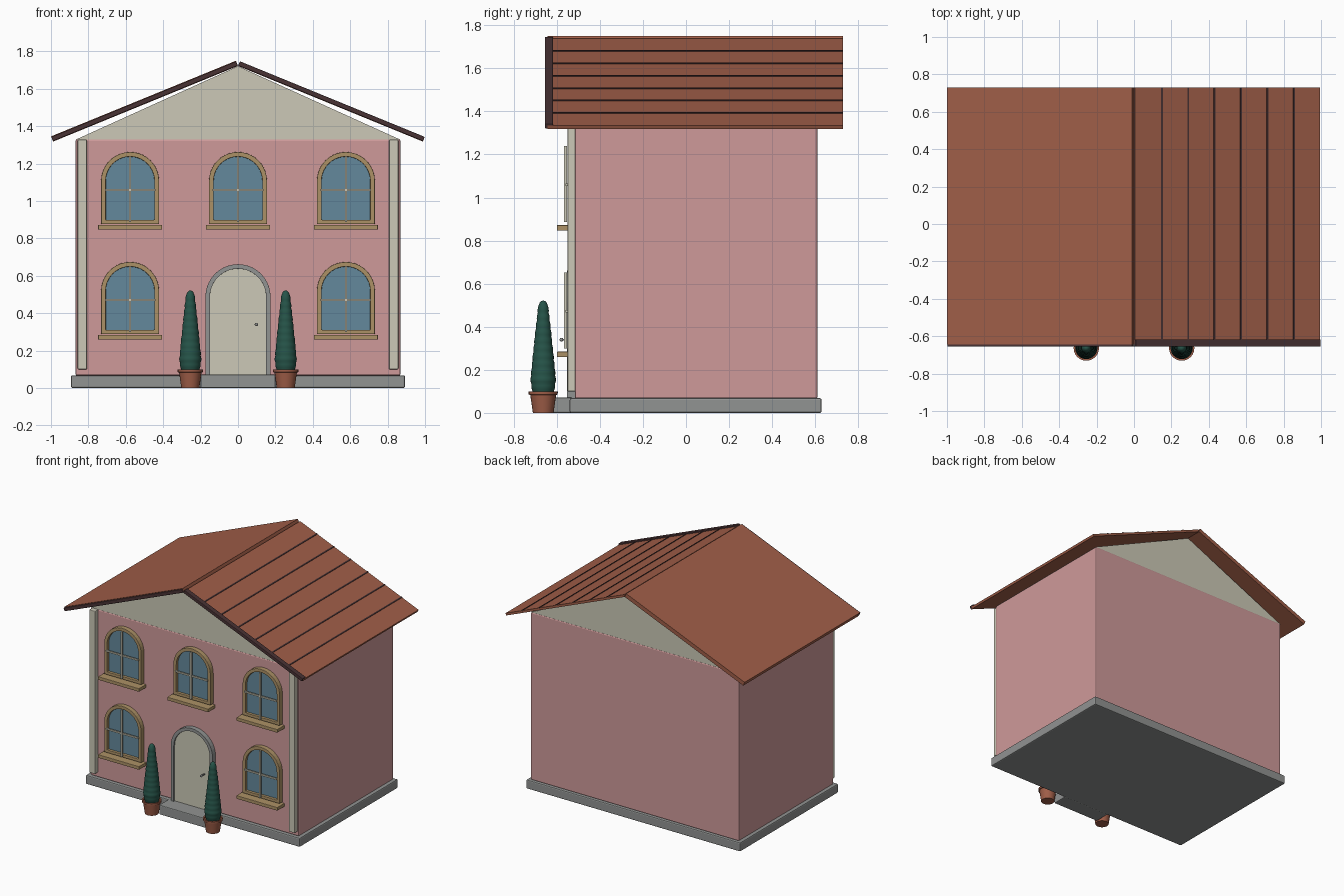
import bpy, bmesh, math
from mathutils import Matrix, Vector

if "Cube" in bpy.data.objects:
    bpy.data.objects.remove(bpy.data.objects["Cube"])


def material(name, r, g, b):
    def lin(c):
        c /= 255
        return c / 12.92 if c < 0.04 else ((c + 0.055) / 1.055) ** 2.4
    m = bpy.data.materials.new(name)
    m.use_nodes = True
    col = (lin(r), lin(g), lin(b), 1)
    m.diffuse_color = col
    m.node_tree.nodes["Principled BSDF"].inputs["Base Color"].default_value = col
    return m


PINK = material("pink plaster", 207, 154, 154)
CREAM = material("cream paint", 204, 201, 183)
STONE = material("grey stone", 145, 147, 146)
TILE = material("terracotta", 160, 94, 72)
DARK = material("dark timber", 72, 50, 52)
TAN = material("tan frame", 172, 145, 102)
GLASS = material("blue glass", 100, 137, 156)
LEAF = material("dark green leaf", 38, 84, 73)


def finish(name, bm, mat, bevel=0, smooth=False):
    bmesh.ops.recalc_face_normals(bm, faces=bm.faces)
    me = bpy.data.meshes.new(name)
    bm.to_mesh(me)
    bm.free()
    me.materials.append(mat)
    ob = bpy.data.objects.new(name, me)
    bpy.context.collection.objects.link(ob)
    if bevel:
        mod = ob.modifiers.new("bevel", 'BEVEL')
        mod.width = bevel
        mod.segments = 2
    if smooth:
        bpy.ops.object.select_all(action='DESELECT')
        ob.select_set(True)
        bpy.context.view_layer.objects.active = ob
        bpy.ops.object.shade_smooth_by_angle(angle=math.radians(50))
    return ob


def box(name, mat, x, y, z, bevel=0, matrix=None):
    """Box from (min, max) pairs, optionally transformed."""
    bm = bmesh.new()
    bmesh.ops.create_cube(bm, size=1)
    for v in bm.verts:
        v.co = Vector([a + (b - a) * (c + 0.5) for (a, b), c in zip((x, y, z), v.co)])
    if matrix:
        bm.transform(matrix)
    return finish(name, bm, mat, bevel)


def prism(name, mat, outline, y0, y1):
    """Extrude an (x, z) outline along y."""
    bm = bmesh.new()
    f = bm.faces.new([bm.verts.new((x, y0, z)) for x, z in outline])
    r = bmesh.ops.extrude_face_region(bm, geom=[f])
    for v in r["geom"]:
        if isinstance(v, bmesh.types.BMVert):
            v.co.y = y1
    return finish(name, bm, mat)


def arch(cx, half, bottom, spring, n=20):
    pts = [(cx + half, bottom)]
    pts += [(cx + half * math.cos(math.pi * i / n), spring + half * math.sin(math.pi * i / n))
            for i in range(n + 1)]
    return pts + [(cx - half, bottom)]


def ring(name, mat, outer, inner, y0, y1, bevel=0):
    """Solid frame between two matching outlines."""
    bm = bmesh.new()
    loops = [[bm.verts.new((x, y, z)) for x, z in pts]
             for pts, y in ((outer, y0), (inner, y0), (inner, y1), (outer, y1))]
    n = len(outer)
    for k in range(4):
        a, b = loops[k], loops[(k + 1) % 4]
        for i in range(n):
            j = (i + 1) % n
            bm.faces.new((a[i], a[j], b[j], b[i]))
    return finish(name, bm, mat, bevel)


def lathe(name, mat, profile, cx, cy, steps=24):
    """Spin an (r, z) profile round a vertical axis."""
    bm = bmesh.new()
    vs = [bm.verts.new((r, 0, z)) for r, z in profile]
    es = [bm.edges.new(p) for p in zip(vs, vs[1:])]
    bmesh.ops.spin(bm, geom=vs + es, cent=(0, 0, 0), axis=(0, 0, 1),
                   angle=math.tau, steps=steps, use_duplicate=False)
    bmesh.ops.remove_doubles(bm, verts=bm.verts, dist=0.0004)
    bm.transform(Matrix.Translation((cx, cy, 0)))
    return finish(name, bm, mat, smooth=True)


# Body of the house
box("plinth", STONE, (-0.893, 0.893), (-0.54, 0.63), (0, 0.068), 0.008)
box("door_step", STONE, (-0.2, 0.2), (-0.655, -0.53), (0, 0.072), 0.006)
box("walls", PINK, (-0.868, 0.868), (-0.516, 0.61), (0.066, 1.33), 0.008)
prism("gable", CREAM, [(-0.868, 1.328), (0.868, 1.328), (0, 1.721)], -0.513, 0.607)
for s, side in ((-1, "right"), (1, "left")):
    x = sorted((s * 0.808, s * 0.857))
    box("corner_pilaster_" + side, CREAM, x, (-0.55, -0.5), (0.1, 1.328), 0.004)

# Roof: each slope is built flat from the ridge outwards, then tilted
TILT = math.atan2(0.405, 0.99)
LENGTH = 1.068
RIDGE = Matrix.Translation((0, 0, 1.722))
for s, side, thick in ((-1, "right", 0.03), (1, "left", 0.017)):
    m = RIDGE @ Matrix.Rotation(s * TILT, 4, 'Y')
    span = sorted((0, s * LENGTH))
    box("roof_slab_" + side, TILE, span, (-0.643, 0.73), (0, thick), 0, m)
    box("barge_board_" + side, DARK, span, (-0.655, -0.617), (0.002, 0.027), 0.004, m)
    if s > 0:
        for i in range(1, 7):
            u = i * LENGTH / 7
            box("roof_batten_%d" % i, DARK, (u - 0.004, u + 0.005), (-0.62, 0.73),
                (0.01, 0.021), 0, m)


# Arched windows with sill and glazing bars
def window(name, cx, z):
    spring = z + 0.23
    outer = arch(cx, 0.155, z, spring)
    inner = arch(cx, 0.13, z + 0.022, spring)
    ring(name + "_frame", TAN, outer, inner, -0.55, -0.5, 0.003)
    prism(name + "_glass", GLASS, arch(cx, 0.135, z + 0.01, spring), -0.53, -0.51)
    box(name + "_upright_bar", CREAM, (cx - 0.006, cx + 0.006), (-0.567, -0.552),
        (z + 0.01, z + 0.363))
    box(name + "_cross_bar", CREAM, (cx - 0.135, cx + 0.135), (-0.56, -0.548),
        (z + 0.177, z + 0.188))
    box(name + "_sill", TAN, (cx - 0.171, cx + 0.171), (-0.6, -0.51),
        (z - 0.03, z - 0.005), 0.003)


for label, cx, z in (("upper_right", -0.577, 0.877), ("upper_middle", 0, 0.877),
                     ("upper_left", 0.577, 0.877), ("lower_right", -0.577, 0.289),
                     ("lower_left", 0.577, 0.289)):
    window(label + "_window", cx, z)

# Front door
ring("door_surround", STONE, arch(0, 0.174, 0.066, 0.488), arch(0, 0.15, 0.067, 0.488),
     -0.552, -0.5, 0.003)
prism("door", CREAM, arch(0, 0.152, 0.067, 0.488), -0.54, -0.5)
bm = bmesh.new()
bmesh.ops.create_uvsphere(bm, u_segments=12, v_segments=8, radius=0.009)
bm.transform(Matrix.Translation((0.098, -0.578, 0.34)))
finish("door_knob", bm, STONE, smooth=True)
box("door_knob_stem", STONE, (0.094, 0.102), (-0.575, -0.535), (0.336, 0.344))

# Potted topiary either side of the step
pot = [(0, 0), (0.048, 0), (0.06, 0.083), (0.067, 0.085), (0.068, 0.1), (0.058, 0.1),
       (0.056, 0.088), (0, 0.088)]
tiers = 11
bush = [(0, 0.09), (0.048, 0.092)]
for i in range(tiers * 4 + 1):
    t = i / (tiers * 4)
    r = 0.061 - 0.04 * t ** 1.15 - 0.012 * max(0, 1 - t * 8)
    bush.append((r + 0.0025 * abs(math.sin(math.pi * t * tiers)), 0.1 + 0.4 * t))
bush += [(0.016, 0.512), (0.009, 0.519), (0, 0.522)]
for s, side in ((-1, "right"), (1, "left")):
    lathe("plant_pot_" + side, TILE, pot, s * 0.255, -0.663)
    lathe("topiary_" + side, LEAF, bush, s * 0.255, -0.663)
